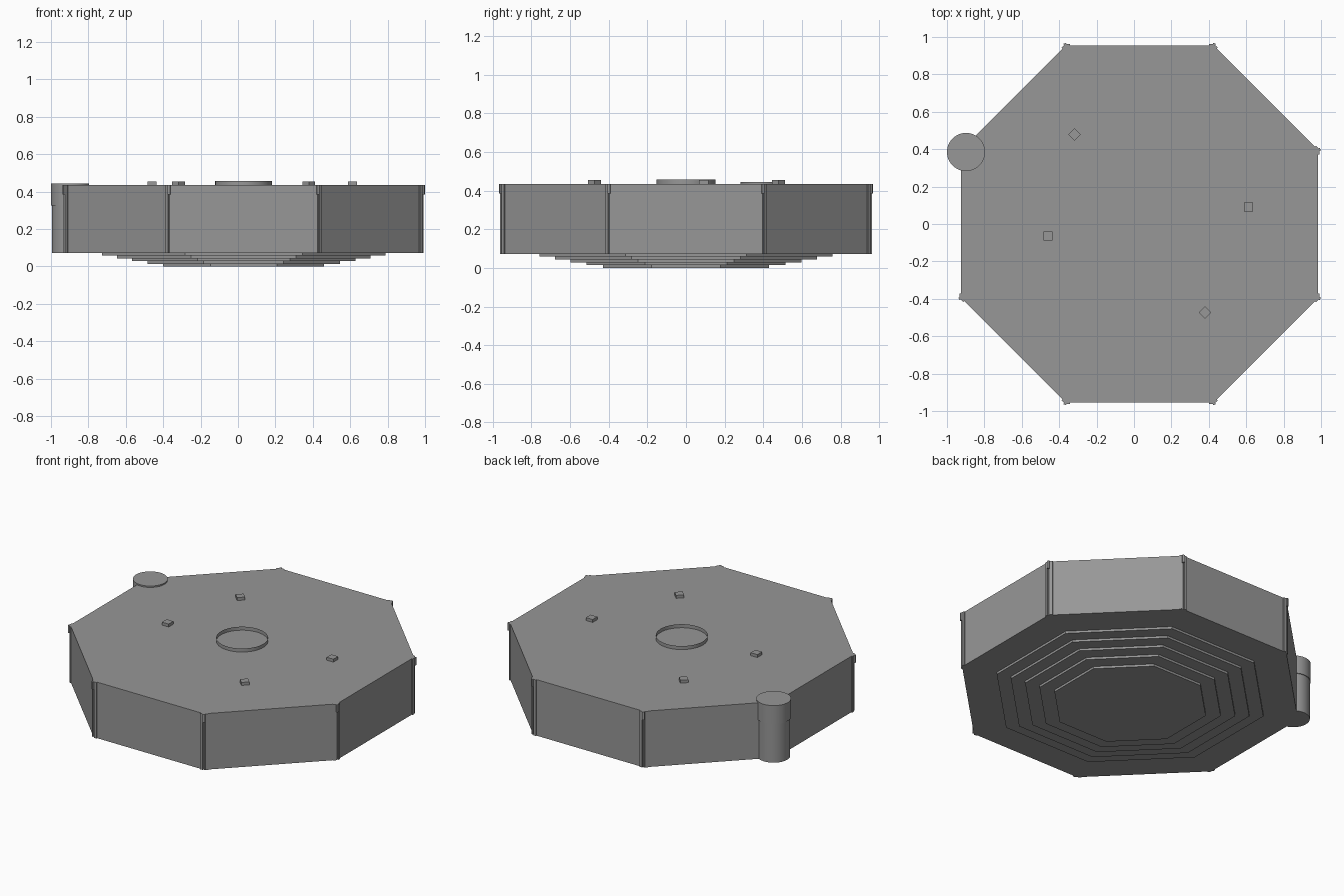
import bpy, bmesh
from math import pi, cos, sin
from mathutils import Matrix, Vector

if "Cube" in bpy.data.objects:
    bpy.data.objects.remove(bpy.data.objects["Cube"])

CX = 0.03            # octagon centre
AP = 0.955           # octagon apothem
Z0, Z1 = 0.072, 0.435

# Dark grey for every part
grey = bpy.data.materials.new("dark_grey")
grey.diffuse_color = (0.31, 0.31, 0.31, 1)
grey.use_nodes = True
grey.node_tree.nodes["Principled BSDF"].inputs["Base Color"].default_value = grey.diffuse_color


def finish(name, bm, smooth=False):
    bmesh.ops.recalc_face_normals(bm, faces=bm.faces)
    mesh = bpy.data.meshes.new(name)
    bm.to_mesh(mesh)
    bm.free()
    mesh.materials.append(grey)
    ob = bpy.data.objects.new(name, mesh)
    bpy.context.collection.objects.link(ob)
    if smooth:
        bpy.ops.object.select_all(action='DESELECT')
        ob.select_set(True)
        bpy.context.view_layer.objects.active = ob
        bpy.ops.object.shade_smooth_by_angle()
    return ob


def prism(name, x, y, r, z0, z1, n, turn=0.0, caps=True, smooth=False):
    bm = bmesh.new()
    m = Matrix.Translation((x, y, (z0 + z1) / 2)) @ Matrix.Rotation(turn, 4, 'Z')
    bmesh.ops.create_cone(bm, cap_ends=caps, segments=n, radius1=r, radius2=r,
                          depth=z1 - z0, matrix=m)
    return finish(name, bm, smooth)


def box(bm, x, y, z0, z1, sx, sy, turn):
    m = (Matrix.Translation((x, y, (z0 + z1) / 2)) @ Matrix.Rotation(turn, 4, 'Z')
         @ Matrix.Diagonal((sx, sy, z1 - z0, 1)))
    bmesh.ops.create_cube(bm, size=1, matrix=m)


def octagon(name, apothem, z0, z1):
    return prism(name, CX, 0, apothem / cos(pi / 8), z0, z1, 8, pi / 8)


# Main body and the stepped underside
octagon("octagonal_body", AP, Z0, Z1)
for i, a in enumerate((0.43, 0.515, 0.597, 0.678, 0.758)):
    octagon(f"bottom_step_{i + 1}", a, i * Z0 / 5, (i + 1) * Z0 / 5)

# Corner strips on both adjoining faces, with a small clip at the top
R = AP / cos(pi / 8)
for i in range(8):
    a = pi / 8 + i * pi / 4
    corner = Vector((CX + R * cos(a), R * sin(a)))
    bm = bmesh.new()
    for s in (-1, 1):
        n = a + s * pi / 8
        along = Vector((-sin(n), cos(n))) * s
        p = corner + along * 0.015
        box(bm, p.x, p.y, Z0, Z1, 0.014, 0.018, n)
    finish("corner_strip", bm)
    bm = bmesh.new()
    box(bm, corner.x, corner.y, 0.385, Z1, 0.024, 0.014, a)
    finish("corner_clip", bm)

# Open ring in the middle of the top
prism("centre_ring", CX, 0, 0.152, Z1 - 0.002, 0.458, 48, caps=False, smooth=True)

# Four small pads on the top
for x, y, turn in ((-0.318, 0.478, pi / 4), (0.612, 0.092, 0),
                   (-0.46, -0.063, 0), (0.379, -0.473, pi / 4)):
    bm = bmesh.new()
    box(bm, x, y, Z1 - 0.002, 0.454, 0.048, 0.048, turn)
    finish("top_pad", bm)

# Side canister with slightly wider cap
prism("canister", -0.898, 0.385, 0.097, Z0, 0.325, 48, smooth=True)
prism("canister_cap", -0.898, 0.385, 0.102, 0.325, 0.444, 48, smooth=True)
